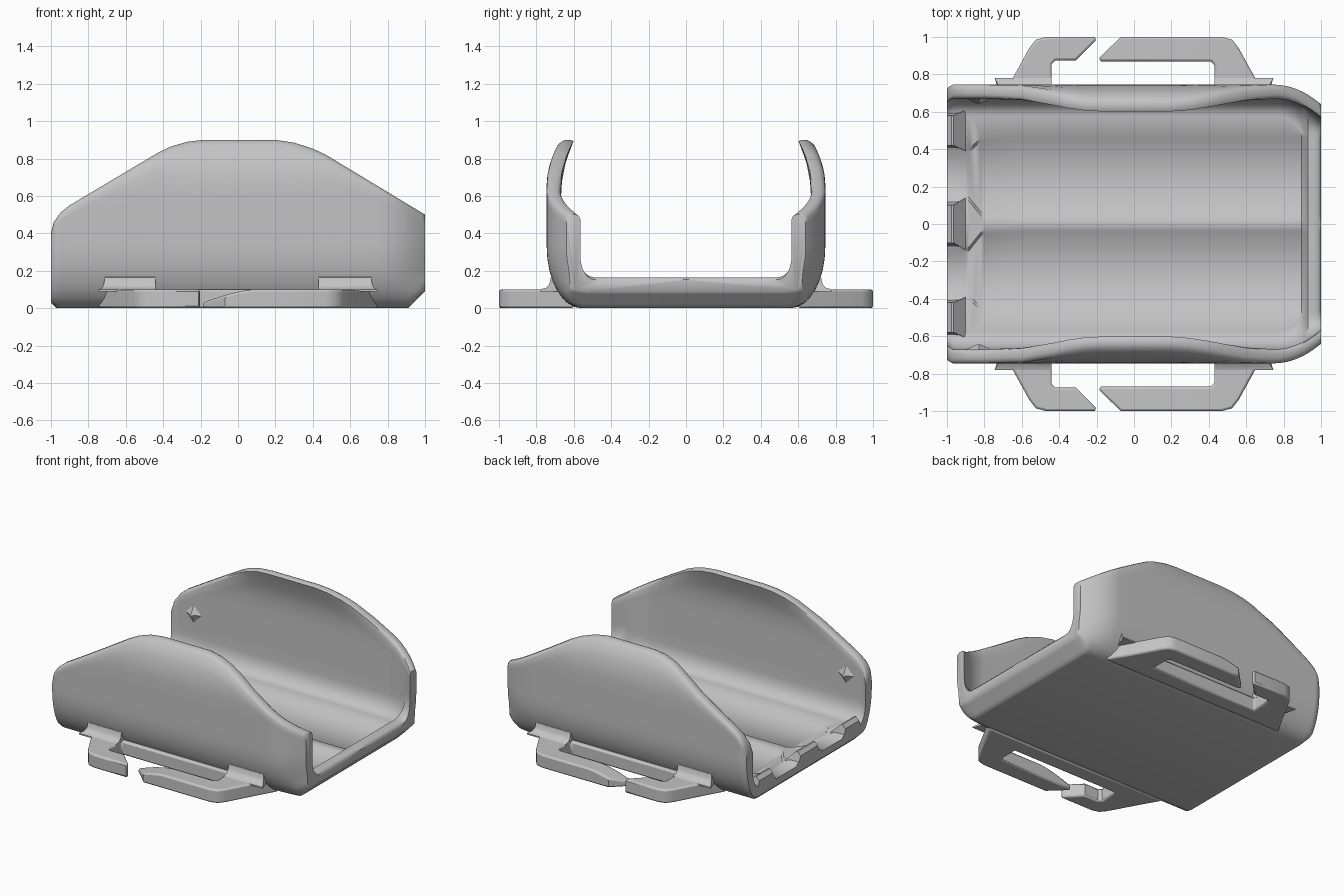
import bpy, bmesh, math
from mathutils import Vector, Matrix

cube = bpy.data.objects.get("Cube")
if cube:
    bpy.data.objects.remove(cube, do_unlink=True)

grey = bpy.data.materials.new("plain grey")
grey.use_nodes = True
grey.diffuse_color = (0.55, 0.55, 0.55, 1)
grey.node_tree.nodes["Principled BSDF"].inputs["Base Color"].default_value = grey.diffuse_color


def finish(bm, name, mirror=True, bevel=0, angle=48):
    """Turn a bmesh into a smooth-shaded part, optionally mirrored in y."""
    bmesh.ops.recalc_face_normals(bm, faces=bm.faces)
    mesh = bpy.data.meshes.new(name)
    bm.to_mesh(mesh)
    bm.free()
    mesh.materials.append(grey)
    ob = bpy.data.objects.new(name, mesh)
    bpy.context.collection.objects.link(ob)
    if bevel:
        mod = ob.modifiers.new("soft edges", 'BEVEL')
        mod.width, mod.segments = bevel, 2
        mod.limit_method, mod.angle_limit = 'ANGLE', math.radians(60)
    if mirror:
        mod = ob.modifiers.new("mirror", 'MIRROR')
        mod.use_axis = (False, True, False)
        mod.merge_threshold = 0.0005
    bpy.ops.object.select_all(action='DESELECT')
    ob.select_set(True)
    bpy.context.view_layer.objects.active = ob
    bpy.ops.object.shade_smooth_by_angle(angle=math.radians(angle))
    return ob


def prism(points, offset):
    """Extrude a closed polygon by an offset."""
    bm = bmesh.new()
    face = bm.faces.new([bm.verts.new(p) for p in points])
    out = bmesh.ops.extrude_face_region(bm, geom=[face])
    moved = [v for v in out["geom"] if isinstance(v, bmesh.types.BMVert)]
    bmesh.ops.translate(bm, verts=moved, vec=Vector(offset))
    return bm


def lerp_table(table, x):
    """Piecewise linear lookup."""
    if x <= table[0][0]:
        return table[0][1]
    for (x0, y0), (x1, y1) in zip(table, table[1:]):
        if x <= x1:
            return y0 + (y1 - y0) * (x - x0) / (x1 - x0)
    return table[-1][1]


# Cradle shape along its length: rim height, inward taper, floor outline
RIM = [(-1, .4), (-.985, .46), (-.95, .51), (-.9, .55), (-.43, .83), (-.36, .864),
       (-.27, .89), (-.18, .9), (.2, .9), (.3, .885), (.4, .853), (.47, .82), (1, .5)]
BOTTOM = [(-1, .03), (-.97, 0), (.91, 0), (1, .09)]
FLOOR_EDGE = [(.78, .575), (.82, .565), (.86, .54), (.895, .49)]
RIDGE = [(-.9, .14), (-.88, .13), (-.82, .055), (-.8, .045)]
SIDE_BAND = [(-.9, .39), (-.88, .395), (-.82, .45), (-.8, .457)]
LIP = [(.9, 0), (.93, 1), (.985, 1), (1, .8)]


def taper(x):
    if x < -.97:
        return (-.97 - x) * .6
    return .105 * max(0, (x - .75) / .25) ** 2


def outer_y(z):
    if z < .33:
        return .56 + .185 * math.sqrt(max(0, 1 - ((.33 - z) / .33) ** 2))
    return .745 - .075 * max(0, (z - .65) / .25) ** 2


def inner_y(z):
    return .67 - .075 * max(0, (z - .6) / .3) ** 2.2


def section(x):
    """Half cross-section from bottom centre, over the rim, to floor centre."""
    h, d, low = lerp_table(RIM, x), taper(x), lerp_table(BOTTOM, x)
    lip = lerp_table(LIP, x)
    trough, raised = .08 + .085 * lip, .1 + .065 * lip
    edge = lerp_table(FLOOR_EDGE, x)
    pts = [(0, low)]
    for i in range(9):
        a = math.pi / 2 * i / 8
        z = .33 * (1 - math.cos(a))
        pts.append((.56 + .185 * math.sin(a) - d * min(1, .3 + z * 4), max(z, low + .004 * i)))
    steps = 7
    top = h - .025
    for i in range(1, steps + 1):
        z = .33 + (top - .33) * i / steps
        pts.append((outer_y(z) - d, z))
    yo, yi = outer_y(h) - d, inner_y(h) - d
    pts += [(yo - .008, h - .008), (yo - .024, h), (yi + .022, h), (yi + .007, h - .008)]
    base = raised + .13
    for i in range(steps):
        z = top + (base - top) * i / steps
        pts.append((inner_y(z) - d, z))
    for i in range(7):
        a = math.pi / 2 * i / 6
        wall = .67 - d
        pts.append((edge + (wall - edge) * math.cos(a), base - .13 * math.sin(a)))
    band, ridge = lerp_table(SIDE_BAND, x), lerp_table(RIDGE, x)
    pts += [(band + .01, raised), (band - .01, trough),
            (ridge + .01, trough), (ridge - .01, raised), (0, raised)]
    return pts


stations = [-1, -.985, -.97, -.95, -.9, -.88, -.85, -.82, -.8, -.6, -.43, -.36, -.27, -.18,
            0, .2, .3, .4, .47, .6, .75, .78, .82, .86, .895, .91, .93, .96, .985, 1]
bm = bmesh.new()
rings = [[bm.verts.new((x, y, z)) for y, z in section(x)] for x in stations]
for r0, r1 in zip(rings, rings[1:]):
    for i in range(len(r0) - 1):
        bm.faces.new((r0[i], r0[i + 1], r1[i + 1], r1[i]))
bm.faces.new(rings[0])
bm.faces.new(rings[-1])
finish(bm, "cradle_shell")

# Open strap loops with a slanted gap and a thinned tip
loop = [(-.75, .6), (-.67, .74), (-.56, .94), (-.525, .985), (-.47, 1), (-.21, 1), (-.2, .985),
        (-.31, .875), (-.42, .875), (-.44, .855), (-.44, .72), (.43, .72), (.43, .85),
        (.41, .87), (-.175, .87), (-.19, .885), (-.07, 1), (.47, 1), (.525, .985),
        (.56, .94), (.67, .74), (.75, .6)]
bm = prism([(x, y, 0) for x, y in loop], (0, 0, .1))
for cut in (.08, .03, -.03, -.075):
    bmesh.ops.bisect_plane(bm, geom=bm.verts[:] + bm.edges[:] + bm.faces[:],
                           plane_co=(cut, 0, 0), plane_no=(1, 0, 0))
for v in bm.verts:
    if v.co.z > .05 and v.co.y > .8 and -.195 < v.co.x < .08:
        v.co.z = .1 - .07 * ((.08 - v.co.x) / .27) ** 1.4
finish(bm, "strap_loop", bevel=.012, angle=40)

# Fillets where the loop legs meet the walls
for name, x0, x1 in (("right_fillet", -.7, -.44), ("left_fillet", .43, .7)):
    bm = prism([(x0, y, z) for y, z in
                ((.68, .09), (.68, .17), (.722, .165), (.73, .13), (.745, .11), (.78, .1), (.78, .09))],
               (x1 - x0, 0, 0))
    # Slant the outer end to follow the leg
    end = x0 if x0 < 0 else x1
    for v in bm.verts:
        if abs(v.co.x - end) < .001:
            v.co.x += math.copysign((.70 - v.co.y) * .57, end)
    finish(bm, name)

# Retaining teeth along the open end
tooth = [(-1, .04), (-1, .14), (-.975, .165), (-.965, .165), (-.9, .1), (-.9, .04)]
for name, y, half in (("right_tooth", -.5, .11), ("middle_tooth", 0, .14), ("left_tooth", .5, .11)):
    bm = prism([(x, y - half, z) for x, z in tooth], (0, 2 * half, 0))
    for v in bm.verts:
        if v.co.z > .12:
            v.co.y = y + (v.co.y - y) * .72
    finish(bm, name, mirror=False, angle=30)

# Small snap bumps on the inner walls
bm = bmesh.new()
bmesh.ops.create_cone(bm, cap_ends=True, segments=4, radius1=.075, radius2=.012, depth=.03,
                      matrix=Matrix.Translation((-.83, .66, .4)) @ Matrix.Rotation(math.pi / 2, 4, 'X'))
finish(bm, "snap_bump", angle=30)
